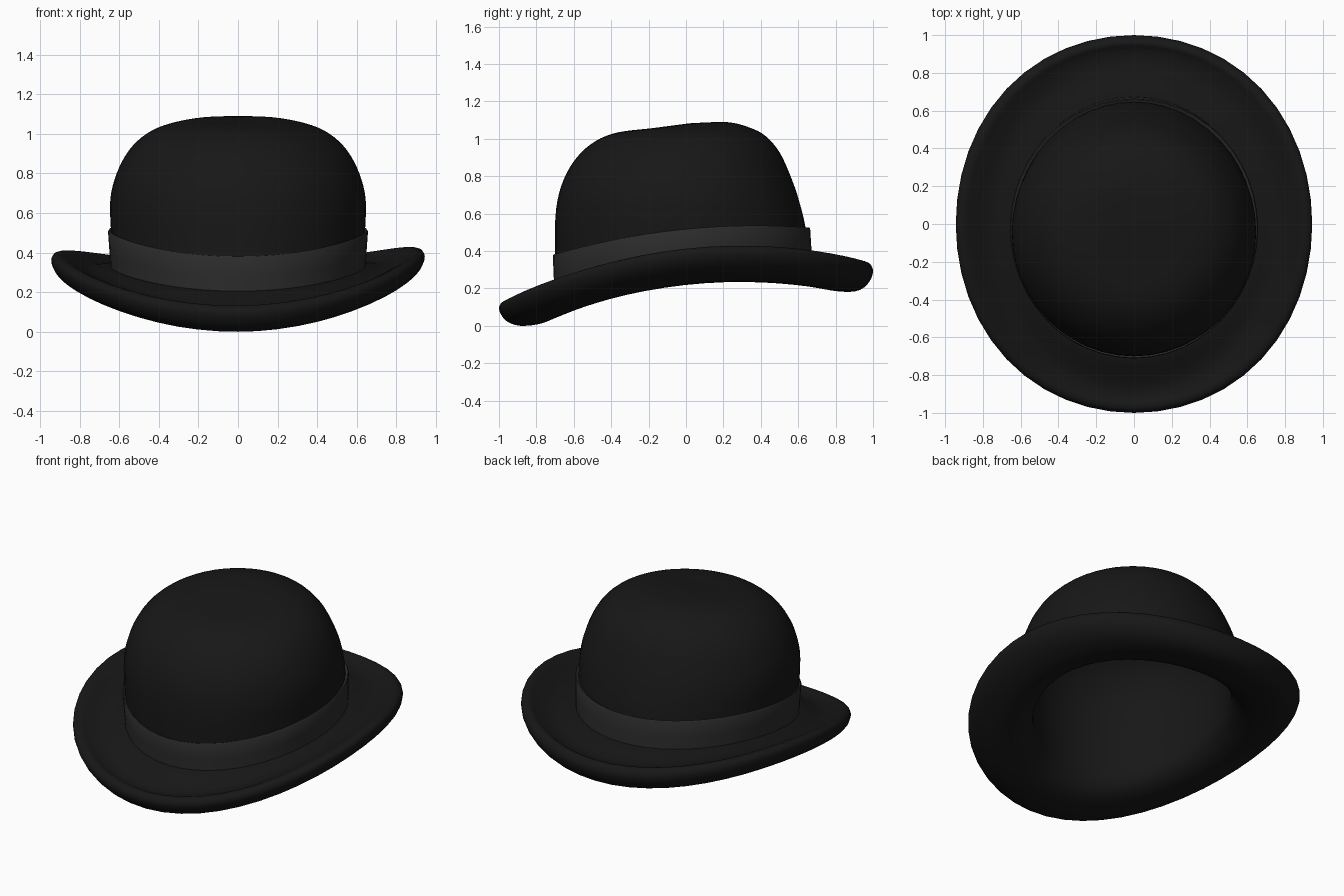
import bpy, math

if "Cube" in bpy.data.objects:
    bpy.data.objects.remove(bpy.data.objects["Cube"])

SEG = 48

# Each ring: half width, front y, back y, then height at front, side, back
CROWN = [
    (.001, .02, .02, 1.083, 1.083, 1.083),
    (.20, -.18, .22, 1.057, 1.077, 1.089),
    (.35, -.36, .34, 1.035, 1.05, 1.06),
    (.46, -.48, .425, .99, 1.002, 1.015),
    (.55, -.58, .502, .905, .918, .925),
    (.613, -.655, .563, .78, .80, .79),
    (.645, -.695, .604, .62, .67, .67),
    (.642, -.70, .64, .385, .51, .52),
    (.632, -.69, .655, .20, .34, .35),
]
BRIM = [
    (.60, -.66, .62, .19, .33, .34),
    (.66, -.71, .68, .205, .332, .345),
    (.76, -.85, .84, .13, .335, .312),
    (.85, -.92, .92, .12, .38, .322),
    (.90, -.955, .955, .132, .403, .342),
    (.935, -.985, .985, .125, .395, .33),
    (.943, -1.0, 1.0, .09, .36, .29),
    (.92, -.975, .98, .04, .31, .235),
    (.86, -.93, .93, .01, .26, .192),
    (.76, -.86, .85, .0, .222, .182),
    (.67, -.75, .73, .02, .228, .20),
    (.60, -.66, .635, .08, .27, .255),
]
BAND = [
    (.630, -.69, .645, .375, .505, .515),
    (.652, -.708, .660, .381, .515, .525),
    (.657, -.712, .664, .374, .508, .518),
    (.650, -.708, .670, .28, .41, .42),
    (.645, -.704, .674, .19, .32, .33),
]


def smooth_rings(rows, steps):
    """Catmull-Rom interpolation between the control rings."""
    out = []
    for i in range(len(rows) - 1):
        p0, p1, p2 = rows[max(i - 1, 0)], rows[i], rows[i + 1]
        p3 = rows[min(i + 2, len(rows) - 1)]
        for k in range(steps):
            t = k / steps
            out.append([.5 * (2 * b + (c - a) * t + (2 * a - 5 * b + 4 * c - d) * t * t
                              + (3 * b - a - 3 * c + d) * t ** 3)
                        for a, b, c, d in zip(p0, p1, p2, p3)])
    return out + [list(rows[-1])]


def loft(name, rows, mat, steps=3, cap_first=False, cap_last=False):
    rings = smooth_rings(rows, steps) if steps > 1 else rows
    verts, faces = [], []
    for a, yf, yb, zf, zs, zb in rings:
        w = min(max((a - .7) / .2, 0), 1)      # outer brim: slightly squarer and tipped
        for j in range(SEG):
            ang = 2 * math.pi * j / SEG
            s, c = math.sin(ang), math.cos(ang)
            q = 1 + .012 * w * math.sin(2 * ang) ** 2
            verts.append((a * c * q,
                          (yf + yb) / 2 + (yb - yf) / 2 * s * q,
                          zs + (zb - zf) / 2 * s + ((zf + zb) / 2 - zs) * s * s + .009 * w * c))
    for i in range(len(rings) - 1):
        for j in range(SEG):
            k = (j + 1) % SEG
            faces.append((i * SEG + j, (i + 1) * SEG + j, (i + 1) * SEG + k, i * SEG + k))
    if cap_first:
        faces.append(tuple(range(SEG)))
    if cap_last:
        base = (len(rings) - 1) * SEG
        faces.append(tuple(base + j for j in reversed(range(SEG))))
    me = bpy.data.meshes.new(name)
    me.from_pydata(verts, [], faces)
    me.materials.append(mat)
    ob = bpy.data.objects.new(name, me)
    bpy.context.collection.objects.link(ob)
    bpy.ops.object.select_all(action='DESELECT')
    ob.select_set(True)
    bpy.context.view_layer.objects.active = ob
    bpy.ops.object.shade_smooth_by_angle(angle=math.radians(50))
    return ob


def material(name, v):
    m = bpy.data.materials.new(name)
    m.diffuse_color = (v, v, v, 1)
    m.use_nodes = True
    m.node_tree.nodes["Principled BSDF"].inputs["Base Color"].default_value = m.diffuse_color
    return m


felt = material("black_felt", .0085)
ribbon = material("dark_ribbon", .025)

# Outer dome
loft("crown", CROWN, felt, 4, cap_first=True)

# Rolled brim continuing up into the hollow inside of the thick dome
T = .065
inside = [(max(a - T, .001), min(yf + T, .02), max(yb - T, .02), zf - T * f, zs - T * f, zb - T * f)
          for i, (a, yf, yb, zf, zs, zb) in enumerate(CROWN)
          for f in [max(1 - i / 7, 0)]][::-1]
loft("brim_and_lining", BRIM + inside, felt, 3, cap_last=True)

# Ribbon around the base of the dome
loft("hat_band", BAND, ribbon, 1)
